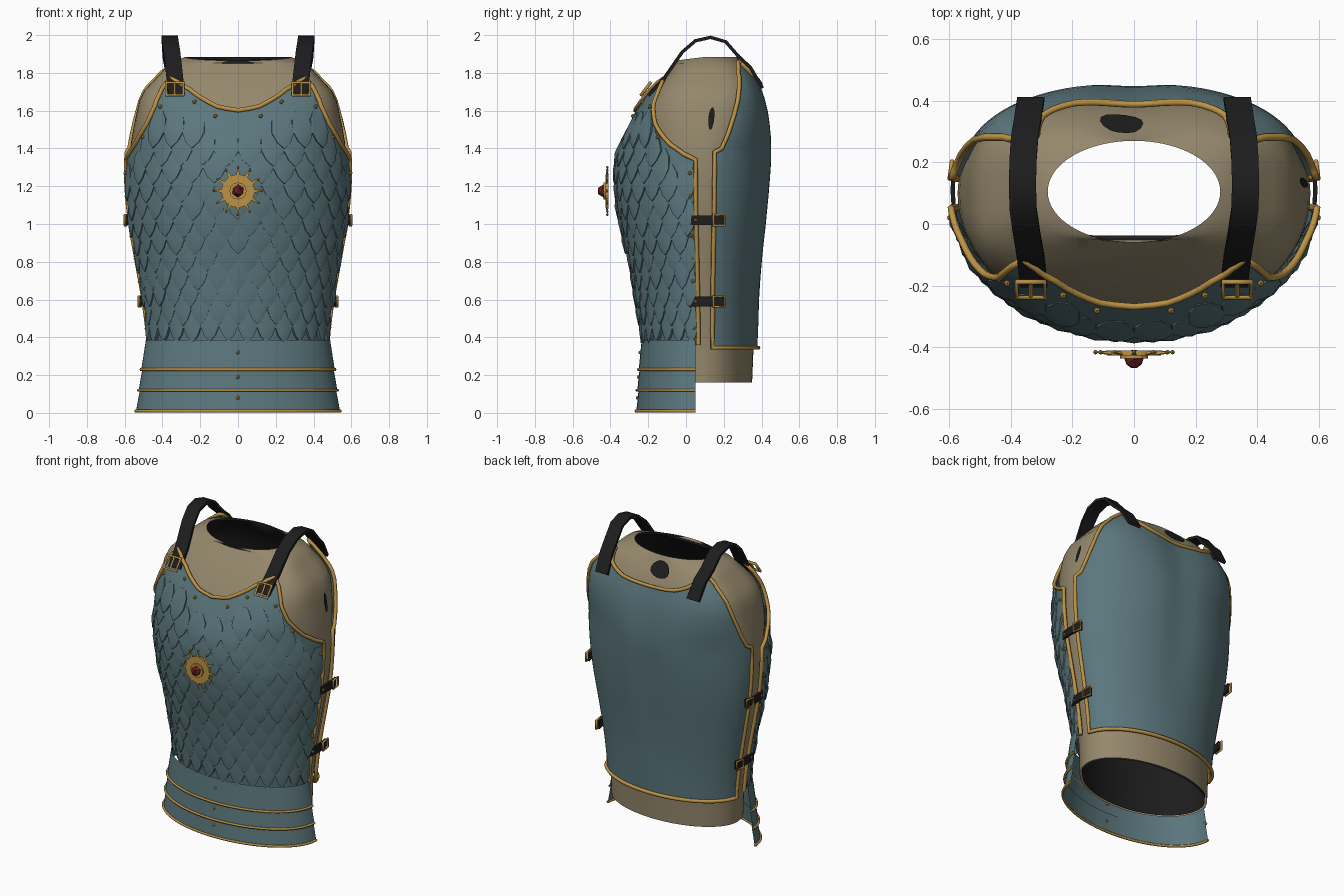
import bpy, bmesh, math, random
from mathutils import Vector as V

if "Cube" in bpy.data.objects:
    bpy.data.objects.remove(bpy.data.objects["Cube"])
random.seed(4)

def material(name, rgb):
    m = bpy.data.materials.new(name)
    m.diffuse_color = (*rgb, 1)
    m.use_nodes = True
    m.node_tree.nodes["Principled BSDF"].inputs["Base Color"].default_value = m.diffuse_color
    return m
TEAL = material("teal_steel", (0.105, 0.185, 0.205))
TAN = material("tan_padding", (0.30, 0.245, 0.15))
BLACK = material("black_leather", (0.012, 0.012, 0.013))
GOLD = material("gold_trim", (0.50, 0.29, 0.06))
RED = material("red_gem", (0.16, 0.015, 0.02))

# Torso outline by height: half width, front y, back y
Z = [.16, .4, .6, .8, 1.0, 1.2, 1.4, 1.6, 1.7, 1.78, 1.86]
W = [.465, .475, .5, .535, .57, .59, .59, .555, .525, .455, .38]
F = [-.22, -.225, -.255, -.29, -.335, -.365, -.35, -.265, -.2, -.14, -.07]
B = [.37, .38, .39, .41, .435, .455, .465, .44, .41, .375, .32]
YC = .1

def smooth(z, tab):
    """Cubic interpolation through a height table."""
    z = min(max(z, Z[0]), Z[-1])
    i = max(k for k in range(len(Z) - 1) if Z[k] <= z)
    slope = lambda k: ((tab[min(k + 1, len(Z) - 1)] - tab[max(k - 1, 0)])
                       / (Z[min(k + 1, len(Z) - 1)] - Z[max(k - 1, 0)]))
    h = Z[i + 1] - Z[i]
    s = (z - Z[i]) / h
    return ((2*s**3 - 3*s*s + 1) * tab[i] + (s**3 - 2*s*s + s) * h * slope(i)
            + (3*s*s - 2*s**3) * tab[i + 1] + (s**3 - s*s) * h * slope(i + 1))

def linear(x, pairs):
    for (a, p), (b, q) in zip(pairs, pairs[1:]):
        if x <= b:
            return p + (q - p) * max(0, (x - a) / (b - a))
    return pairs[-1][1]

def power(z):
    return 2 + 1.4 * min(max((z - 1.4) / .38, 0), 1)

def raw(t, z):
    c, s, e = math.cos(math.radians(t)), math.sin(math.radians(t)), 2 / power(z)
    x = math.copysign(abs(c) ** e, c) * smooth(z, W)
    d = abs(s) ** e
    if s >= 0:
        return V((x, YC - (YC - smooth(z, F)) * d, z))
    groove = .018 * math.exp(-(x / .12) ** 2) * min(max((z - .5) / .6, 0), 1)
    return V((x, YC + (smooth(z, B) - YC - groove) * d, z))

def surf(t, z, off=0.0):
    """Torso point; angle 0 = right, 90 = front, 270 = back."""
    p = raw(t, z)
    if off:
        n = (raw(t, z + .01) - raw(t, z - .01)).cross(raw(t + 1, z) - raw(t - 1, z))
        p += n.normalized() * off
    return p

def angle_at(ratio, z):
    c = math.copysign(min(abs(ratio), 1) ** (power(z) / 2), ratio)
    return math.degrees(math.acos(c))

def make(name, verts, faces, mat, angle=35):
    me = bpy.data.meshes.new(name)
    me.from_pydata([tuple(v) for v in verts], [], faces)
    bm = bmesh.new()
    bm.from_mesh(me)
    bmesh.ops.recalc_face_normals(bm, faces=bm.faces)
    bm.to_mesh(me)
    bm.free()
    me.materials.append(mat)
    ob = bpy.data.objects.new(name, me)
    bpy.context.collection.objects.link(ob)
    bpy.ops.object.select_all(action='DESELECT')
    ob.select_set(True)
    bpy.context.view_layer.objects.active = ob
    bpy.ops.object.shade_smooth_by_angle(angle=math.radians(angle))
    return ob

def sheet(name, rows, mat, closed=False):
    n = len(rows[0])
    faces = [(r*n + c, r*n + (c+1) % n, (r+1)*n + (c+1) % n, (r+1)*n + c)
             for r in range(len(rows) - 1) for c in range(n if closed else n - 1)]
    return make(name, [p for row in rows for p in row], faces, mat)

def tube(name, pts, r, closed=False, mat=GOLD):
    cu = bpy.data.curves.new(name, 'CURVE')
    cu.dimensions, cu.bevel_depth, cu.bevel_resolution, cu.use_fill_caps = '3D', r, 1, True
    sp = cu.splines.new('POLY')
    sp.points.add(len(pts) - 1)
    for q, p in zip(sp.points, pts):
        q.co = (*p, 1)
    sp.use_cyclic_u = closed
    cu.materials.append(mat)
    ob = bpy.data.objects.new(name, cu)
    bpy.context.collection.objects.link(ob)
    bpy.ops.object.select_all(action='DESELECT')
    ob.select_set(True)
    bpy.context.view_layer.objects.active = ob
    bpy.ops.object.convert(target='MESH')

def ball(name, p, r, mat=GOLD, sub=1):
    bpy.ops.mesh.primitive_ico_sphere_add(subdivisions=sub, radius=r, location=p)
    bpy.context.object.name = name
    bpy.context.object.data.materials.append(mat)

def ribbon(name, pts, side, w, th):
    """Flat strap swept along a path."""
    pts, side, rows = [V(p) for p in pts], V(side), []
    for i, p in enumerate(pts):
        n = side.cross(pts[min(i+1, len(pts)-1)] - pts[max(i-1, 0)]).normalized() * th / 2
        s = side * w / 2
        rows.append([p - s - n, p + s - n, p + s + n, p - s + n])
    sheet(name, rows, BLACK, True)

# Padded body: tan outside, black lining inside
heights = [.16 + .1 * i for i in range(13)] + [1.44, 1.52, 1.6, 1.66, 1.72, 1.77, 1.82, 1.86]
angles = [i * 5 for i in range(72)]
def neck(k, z):
    return [V((.28*k*math.cos(math.radians(t)), .105 - .165*k*math.sin(math.radians(t)),
               z - .02 * max(0, math.sin(math.radians(t))))) for t in angles]
rows = [[surf(t, z, -.02) for t in angles] for z in heights] + [neck(1, 1.885)]
outer = len(rows) - 1
rows += [neck(1, 1.87)] + [[surf(t, z, -.035) for t in angles] for z in reversed(heights)]
body = sheet("padded_body", rows, TAN, True)
body.data.materials.append(BLACK)
for f in body.data.polygons:
    f.material_index = int(f.index // 72 >= outer)

# Dark worn patches on the padding
def patch(name, fn):
    make(name, [fn(math.cos(a), math.sin(a)) for a in [i * math.tau / 14 for i in range(14)]],
         [tuple(range(14))], BLACK)
patch("side_patch", lambda c, s: surf(357 + 1.7*c, 1.56 + .06*s, -.012))
patch("neck_patch", lambda c, s: surf(360 - angle_at((-.04 + .07*c) / .42, 1.82 + .045*s),
                                      1.82 + .045*s, -.008))

# Front and back plates with rolled gold edges
FRONT = [(6, 1.34), (14, 1.37), (23, 1.42), (36, 1.53), (44, 1.63), (50, 1.77), (60, 1.75),
         (71, 1.71), (84, 1.62), (90, 1.6)]
BACK = [(8, 1.38), (14, 1.4), (17, 1.48), (19, 1.55), (25, 1.7), (30, 1.8), (40, 1.855),
        (46, 1.85), (60, 1.79), (78, 1.74), (90, 1.72)]
def top(t, tab):
    t %= 180
    return linear(min(t, 180 - t), tab)

def plate(name, tab, base, low, full):
    half = sorted({p[0] for p in tab} | set(range(tab[0][0], 91, 3)))
    ts = [base + t for t in half] + [base + 180 - t for t in reversed(half[:-1])]
    N = 20
    sheet(name, [[surf(t, low + (top(t, tab) - low) * r / N) for t in ts]
                 for r in range(N + 1)], TEAL)
    edge = [surf(t, top(t, tab), .004) for t in ts]
    def seam(t):
        return [surf(t, low + (tab[0][1] - low) * r / 12, .004) for r in range(12)]
    path = seam(ts[0]) + edge + seam(ts[-1])[::-1]
    if full:
        path += [surf(t, low, .004) for t in ts[-2:0:-1]]
    tube(name + "_trim", path, .012, full)
plate("front_plate", FRONT, 0, .36, False)
plate("back_plate", BACK, 180, .345, True)

# Overlapping pointed scales on the front plate
OUT = [(0, -1), (.3, -.66), (.5, -.15), (.46, .5), (.2, .95),
       (-.2, .95), (-.46, .5), (-.5, -.15), (-.3, -.66)]
verts, faces = [], []
def scale_point(phi, z, off):
    return surf(angle_at(math.cos(math.radians(phi)), z), z, off)
for r in range(13):
    z0 = .475 + r * .093
    for c in range(16):
        phi = 6 + 12 * c + (0 if r % 2 else -6)
        t = angle_at(math.cos(math.radians(phi)), z0)
        lim = min(1.63, top(t, FRONT) - (.1 if 52 < t < 128 else .02))
        if not 9 < phi < 171 or z0 + .07 > lim:
            continue
        lift, k, o = random.uniform(-.003, .004), len(verts), len(OUT)
        dz = random.uniform(-.006, .006)
        for rim in (0, 1):
            for a, b in OUT:
                off = -.003 if rim else .011 - .009 * b + lift * (1 - b) / 2
                verts.append(scale_point(min(max(phi + 12.4*a, 6), 174), z0 + dz + .1*b, off))
        verts.append(scale_point(phi, z0 + dz - .03, .023 + lift))
        for i in range(o):
            j = (i + 1) % o
            faces += [(k+i, k+j, k+2*o), (k+i, k+o+i, k+o+j, k+j)]
make("scales", verts, faces, TEAL, 25)

# Three flared waist bands
BANDS = [(.385, .23, .488, .512, -.235, -.25), (.24, .12, .505, .526, -.245, -.258),
         (.13, .01, .518, .54, -.25, -.263)]
for i, (za, zb, wa, wb, fa, fb) in enumerate(BANDS):
    def ring(s, off=0):
        w, f = wa + (wb - wa)*s + off, fa + (fb - fa)*s - off
        return [V((w*math.cos(a), .05 - (.05 - f)*math.sin(a), za + (zb - za)*s))
                for a in [math.pi * j / 40 for j in range(41)]]
    sheet(f"waist_band_{i}", [ring(s / 3) for s in range(4)], TEAL)
    tube(f"waist_trim_{i}", ring(1, .002), .008)
    ball(f"waist_rivet_{i}", ring(.42)[20], .011)

# Rivets beside the seams and below the neckline
for m in (0, 1):
    side = lambda t: 180 - t if m else t
    for z in (.45, .7, .82, .94, 1.15, 1.27):
        ball("seam_rivet", surf(side(9.5), z, .012), .011)
    for x, z in ((.12, 1.57), (.23, 1.645), (.41, 1.62), (.5, 1.46)):
        t = angle_at(x / smooth(z, W), z)
        ball("neck_rivet", surf(side(t), z, .004), .012)

# Shoulder straps, side straps and their buckles
SHOULDER = [(.325, -.2, 1.68), (.335, -.11, 1.78), (.35, -.02, 1.91), (.36, .05, 1.97),
            (.362, .13, 1.988), (.36, .21, 1.965), (.355, .28, 1.885), (.345, .34, 1.83),
            (.335, .405, 1.72)]
for s in (1, -1):
    ribbon("shoulder_strap", [(s*x, y, z) for x, y, z in SHOULDER], (1, 0, 0), .088, .018)
    frame = [(s*(.335 + a), -.195 + b*.75, 1.715 + b) for a, b in
             ((-.045, -.033), (.045, -.033), (.045, .033), (-.045, .033))]
    tube("shoulder_buckle", [V(p) + V((0, -.018, 0)) for p in frame], .009, True)
    tube("shoulder_buckle_pin", [(s*.335, -.235, 1.685), (s*.335, -.192, 1.745)], .007)
    for z in (1.02, .59):
        x = smooth(z, W) + .012
        ribbon("side_strap", [(s*(x - .012), .015, z), (s*x, .05, z), (s*(x + .004), .11, z),
                              (s*x, .17, z), (s*(x - .008), .2, z)], (0, 0, 1), .052, .014)
        tube("side_buckle", [(s*(x + .01 + d), y, z + h) for d, y, h in
             ((.004, .145, -.028), (.004, .145, .028), (-.004, .205, .028), (-.004, .205, -.028))],
             .007, True)
        ball("side_strap_rivet", (s*(x + .006), .05, z), .01)

# Sun medallion with a faceted gem
def disc(name, r, y, depth, seg=24):
    bpy.ops.mesh.primitive_cylinder_add(vertices=seg, radius=r, depth=depth, location=(0, y, 1.175),
                                        rotation=(math.pi/2, 0, 0))
    bpy.context.object.name = name
    bpy.context.object.data.materials.append(GOLD)
disc("medallion_disc", .088, -.418, .016)
disc("medallion_boss", .045, -.428, .016, 12)
for i in range(12):
    a = math.tau * i / 12
    at = lambda r, y, d=0: V((r*math.sin(a + d), y, 1.175 + r*math.cos(a + d)))
    make("medallion_ray", [at(.08, -.426, -.13), at(.08, -.426, .13), at(.08, -.41), at(.135, -.416)],
         [(0, 1, 3), (1, 2, 3), (2, 0, 3), (0, 2, 1)], GOLD)
    ball("medallion_bead", at(.125, -.416), .008)
ball("gem", (0, -.438, 1.175), .034, RED)
